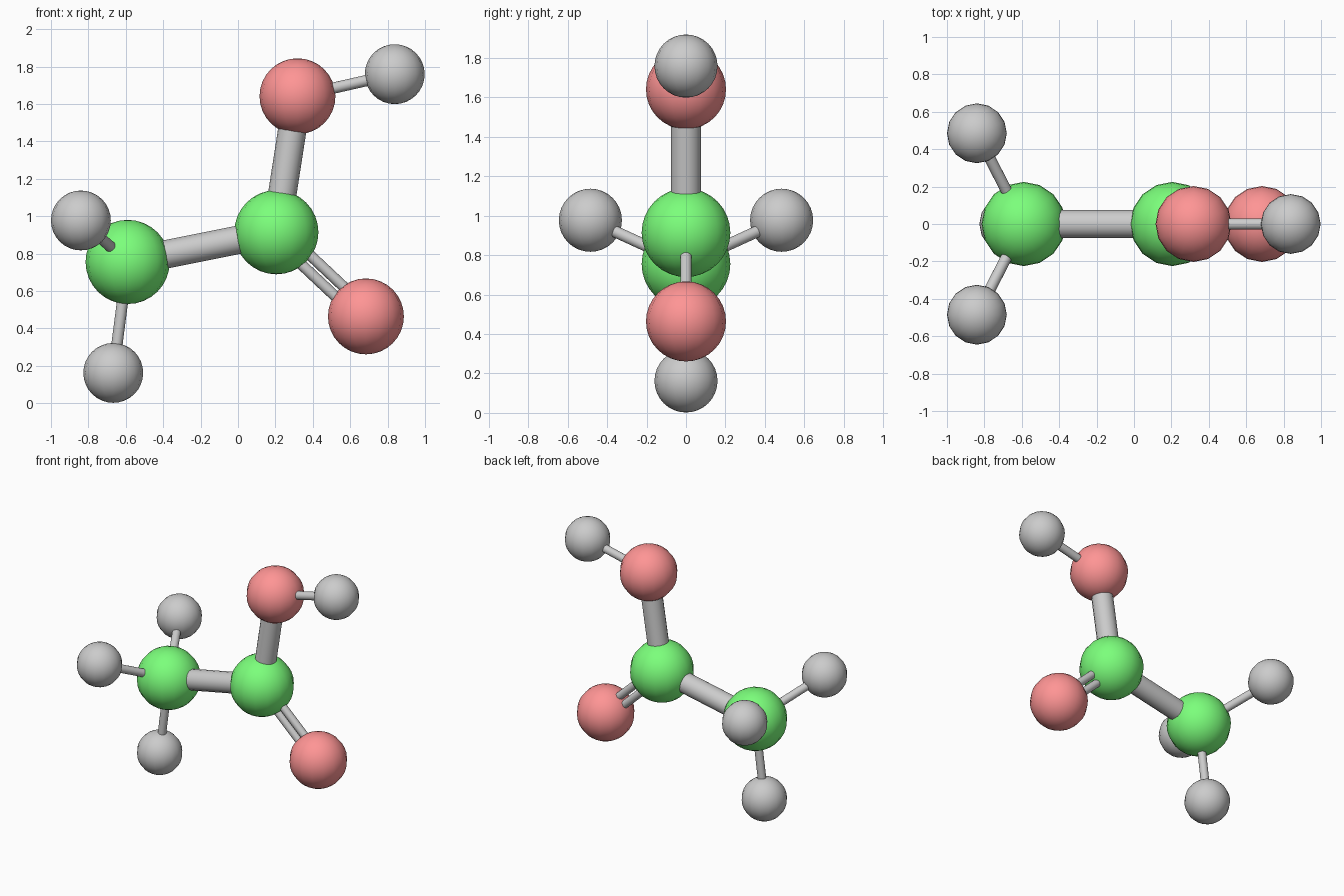
import bpy
from mathutils import Vector

if "Cube" in bpy.data.objects:
    bpy.data.objects.remove(bpy.data.objects["Cube"])


def material(name, color):
    m = bpy.data.materials.new(name)
    m.diffuse_color = (*color, 1)
    m.use_nodes = True
    m.node_tree.nodes["Principled BSDF"].inputs["Base Color"].default_value = m.diffuse_color
    return m


green = material("carbon_green", (0.2, 1.0, 0.2))
red = material("oxygen_red", (1.0, 0.3, 0.3))

# Atoms: position, radius, material
atoms = {
    "carbon_methyl": ((-0.59, 0, 0.755), 0.225, green),
    "carbon_acid": ((0.205, 0, 0.914), 0.225, green),
    "oxygen_hydroxyl": ((0.318, 0, 1.641), 0.203, red),
    "oxygen_double": ((0.684, 0, 0.464), 0.203, red),
    "hydrogen_hydroxyl": ((0.838, 0, 1.759), 0.16, None),
    "hydrogen_bottom": ((-0.667, 0, 0.162), 0.16, None),
    "hydrogen_front": ((-0.84, -0.485, 0.977), 0.16, None),
    "hydrogen_back": ((-0.84, 0.485, 0.977), 0.16, None),
}


def finish(name):
    ob = bpy.context.object
    ob.name = name
    bpy.ops.object.shade_smooth_by_angle()
    return ob


def atom(name, pos, radius, mat):
    bpy.ops.mesh.primitive_uv_sphere_add(
        segments=16, ring_count=16, radius=radius, location=pos)
    ob = finish(name)
    if mat:
        ob.data.materials.append(mat)


def bond(name, start, end, radius, shift=0.0):
    a, b = Vector(atoms[start][0]), Vector(atoms[end][0])
    d = b - a
    # sideways shift stays in the xz plane
    side = d.cross(Vector((0, 1, 0))).normalized() * shift
    bpy.ops.mesh.primitive_cylinder_add(
        vertices=16, radius=radius, depth=d.length, location=(a + b) / 2 + side,
        rotation=d.to_track_quat('Z', 'Y').to_euler())
    finish(name)


for name, (pos, radius, mat) in atoms.items():
    atom(name, pos, radius, mat)

# Thick single bonds between heavy atoms
bond("bond_carbon_carbon", "carbon_methyl", "carbon_acid", 0.076)
bond("bond_carbon_oxygen", "carbon_acid", "oxygen_hydroxyl", 0.076)

# Double bond: two thin parallel rods
for i, s in enumerate((-1, 1)):
    bond(f"double_bond_rod_{i + 1}", "carbon_acid", "oxygen_double", 0.029, s * 0.034)

# Thin bonds to hydrogens
bond("bond_hydroxyl", "oxygen_hydroxyl", "hydrogen_hydroxyl", 0.03)
for h in ("bottom", "front", "back"):
    bond(f"bond_hydrogen_{h}", "carbon_methyl", f"hydrogen_{h}", 0.03)
